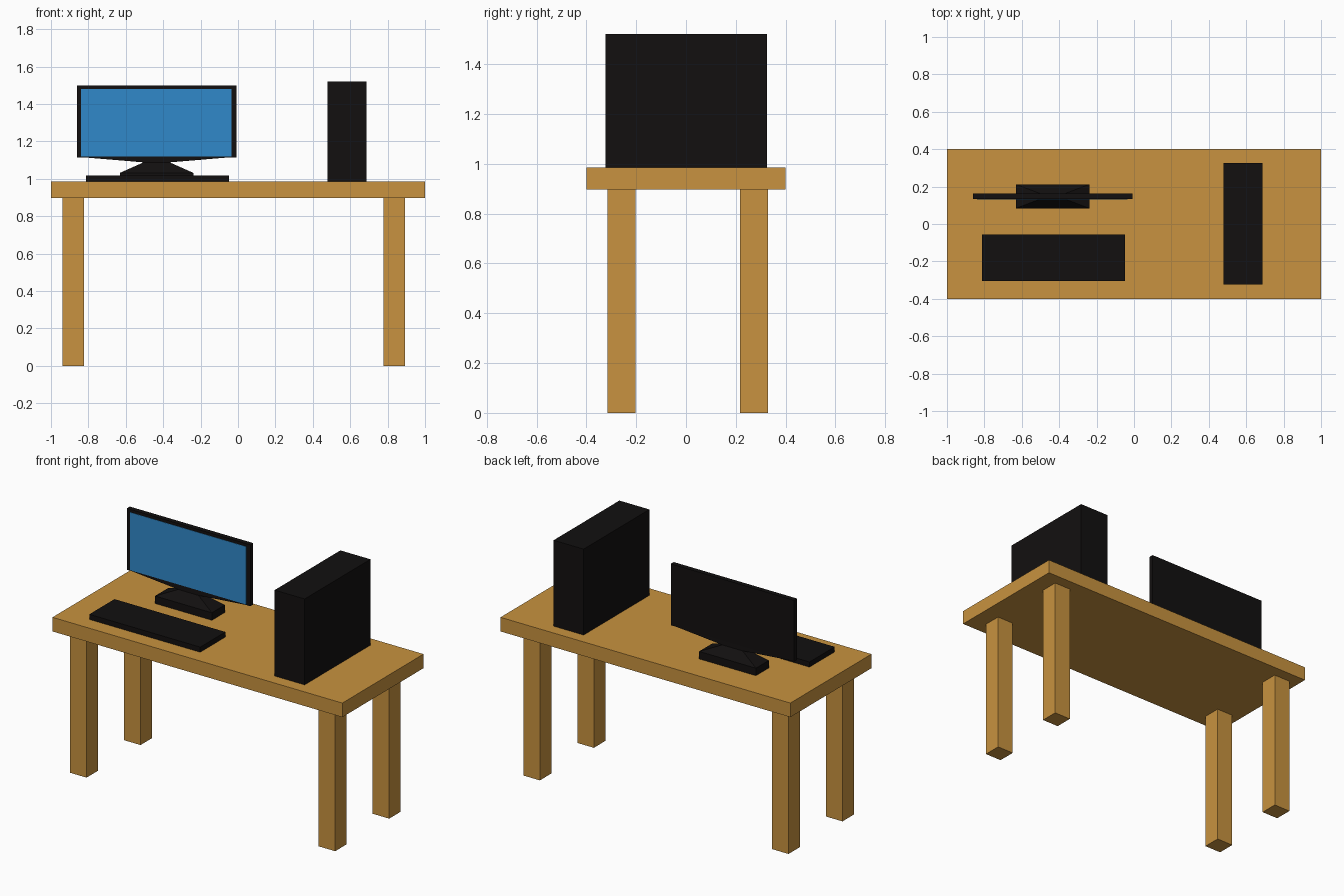
import bpy, bmesh

if "Cube" in bpy.data.objects:
    bpy.data.objects.remove(bpy.data.objects["Cube"])


def material(name, rgb):
    m = bpy.data.materials.new(name)
    m.diffuse_color = (*rgb, 1)
    m.use_nodes = True
    m.node_tree.nodes["Principled BSDF"].inputs["Base Color"].default_value = m.diffuse_color
    return m


wood = material("wood", (0.58, 0.29, 0.05))
black = material("black", (0.006, 0.005, 0.005))
blue = material("screen_blue", (0.03, 0.25, 0.59))


def loft(name, cx, cy, sections, mat):
    """Stack of rectangles (half width, half depth, z), joined and capped."""
    bm = bmesh.new()
    rings = [[bm.verts.new((cx + sx * hx, cy + sy * hy, z))
              for sx, sy in ((-1, -1), (1, -1), (1, 1), (-1, 1))]
             for hx, hy, z in sections]
    bm.faces.new(rings[0][::-1])
    bm.faces.new(rings[-1])
    for a, b in zip(rings, rings[1:]):
        for i in range(4):
            j = (i + 1) % 4
            bm.faces.new((a[i], a[j], b[j], b[i]))
    me = bpy.data.meshes.new(name)
    bm.to_mesh(me)
    bm.free()
    me.materials.append(mat)
    ob = bpy.data.objects.new(name, me)
    bpy.context.collection.objects.link(ob)
    return ob


def box(name, x, y, z, mat):
    """Box from (min, max) ranges on each axis."""
    hx, hy = (x[1] - x[0]) / 2, (y[1] - y[0]) / 2
    return loft(name, sum(x) / 2, sum(y) / 2, [(hx, hy, z[0]), (hx, hy, z[1])], mat)


TOP = 0.985

# Desk
box("desk_top", (-1, 1), (-0.4, 0.4), (0.897, TOP), wood)
for side, x in (("left", (-0.938, -0.824)), ("right", (0.778, 0.892))):
    for end, y in (("front", (-0.316, -0.203)), ("back", (0.216, 0.329))):
        box(f"{end}_{side}_leg", x, y, (0, 0.897), wood)

# Computer tower and keyboard
box("computer_tower", (0.479, 0.686), (-0.323, 0.325), (TOP, 1.521), black)
box("keyboard", (-0.813, -0.048), (-0.304, -0.056), (TOP, 1.017), black)

# Monitor: base narrows to a neck, then flares to the underside of the display
CX, CY = -0.435, 0.148
loft("monitor_stand", CX, CY, [(0.196, 0.064, TOP), (0.196, 0.064, 1.032),
                               (0.07, 0.016, 1.088), (0.402, 0.014, 1.116)], black)
box("monitor_frame", (-0.861, -0.009), (0.134, 0.163), (1.115, 1.498), black)
box("monitor_screen", (-0.839, -0.036), (0.132, 0.136), (1.119, 1.48), blue)
